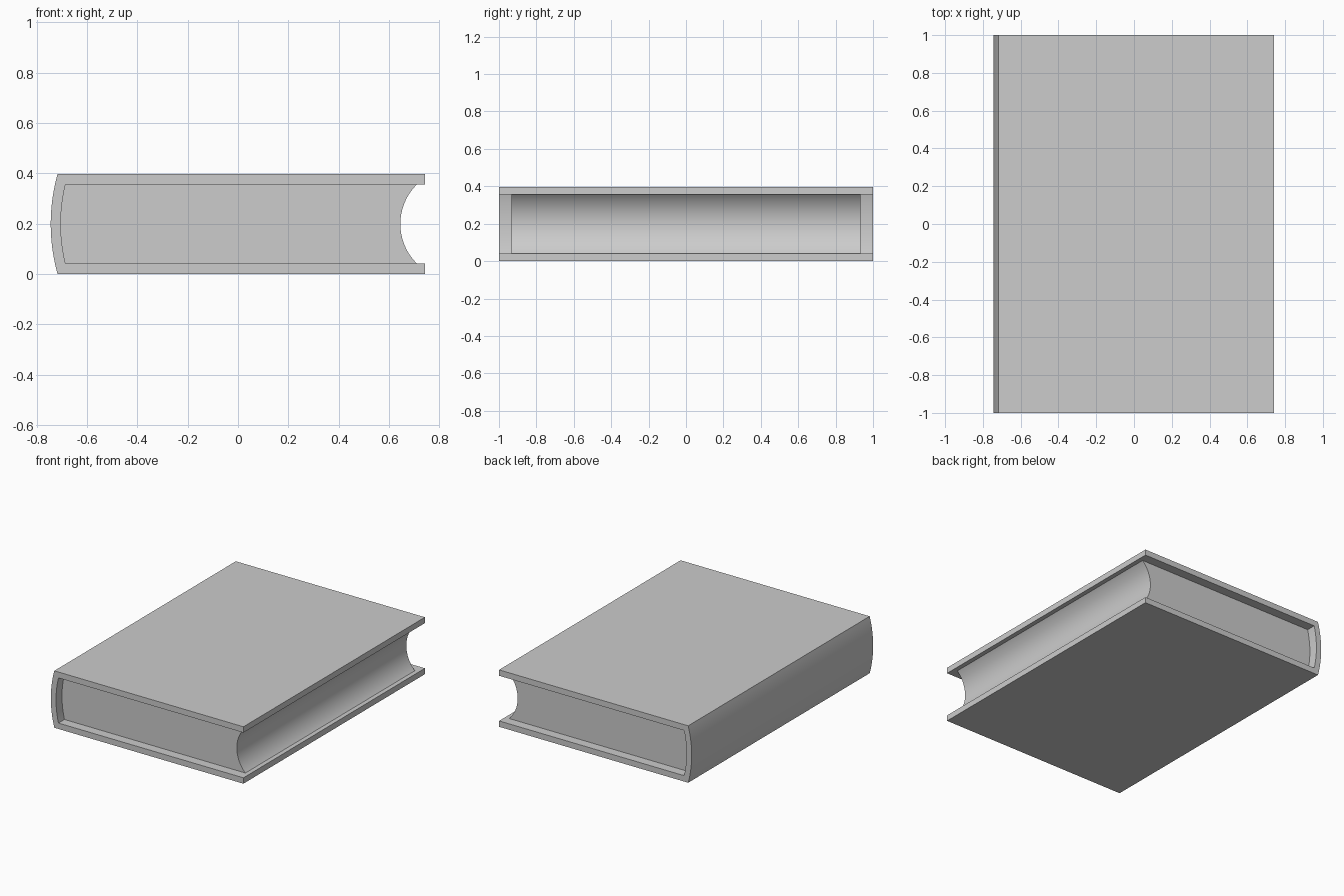
import bpy, bmesh, math

cube = bpy.data.objects.get("Cube")
if cube:
    bpy.data.objects.remove(cube, do_unlink=True)

HEIGHT = 0.397      # overall thickness of the closed book
BOARD = 0.041       # thickness of the cover boards
EDGE = 0.742        # fore edge of the cover

grey = bpy.data.materials.new("light_grey")
grey.use_nodes = True
colour = (0.604, 0.604, 0.604, 1)
grey.diffuse_color = colour
grey.node_tree.nodes["Principled BSDF"].inputs["Base Color"].default_value = colour


def arc(x_end, bulge, z0, z1, steps):
    """Circular arc from (x_end, z0) to (x_end, z1), bowed by bulge towards -x."""
    half, mid = (z1 - z0) / 2, (z0 + z1) / 2
    radius = (half ** 2 + bulge ** 2) / (2 * bulge)
    sweep = math.asin(half / radius)
    centre = x_end - bulge + radius
    angles = [sweep * (2 * i / steps - 1) for i in range(steps + 1)]
    return [(centre - radius * math.cos(a), mid + radius * math.sin(a)) for a in angles]


def extrude_profile(name, profile, half_length):
    """Extrude an x-z outline along y, centred on y = 0."""
    bm = bmesh.new()
    face = bm.faces.new([bm.verts.new((x, -half_length, z)) for x, z in profile])
    out = bmesh.ops.extrude_face_region(bm, geom=[face])
    verts = [g for g in out["geom"] if isinstance(g, bmesh.types.BMVert)]
    bmesh.ops.translate(bm, verts=verts, vec=(0, 2 * half_length, 0))
    bmesh.ops.recalc_face_normals(bm, faces=bm.faces)
    mesh = bpy.data.meshes.new(name)
    bm.to_mesh(mesh)
    bm.free()
    mesh.materials.append(grey)
    obj = bpy.data.objects.new(name, mesh)
    bpy.context.collection.objects.link(obj)
    bpy.ops.object.select_all(action='DESELECT')
    obj.select_set(True)
    bpy.context.view_layer.objects.active = obj
    bpy.ops.object.shade_smooth_by_angle(angle=math.radians(30))
    return obj


low, high = BOARD, HEIGHT - BOARD
spine_outer = arc(-0.717, 0.027, 0, HEIGHT, 24)
spine_inner = arc(-0.685, 0.019, low, high, 24)
fore_edge = arc(0.711, 0.066, low, high, 32)

# Cover: two boards joined by a rounded spine
cover = spine_outer + [(EDGE, HEIGHT), (EDGE, high)] + spine_inner[::-1] + [(EDGE, low), (EDGE, 0)]
extrude_profile("cover", cover, 1.0)

# Page block: fits the spine, with a hollow fore edge
extrude_profile("page_block", spine_inner + fore_edge[::-1], 0.934)
